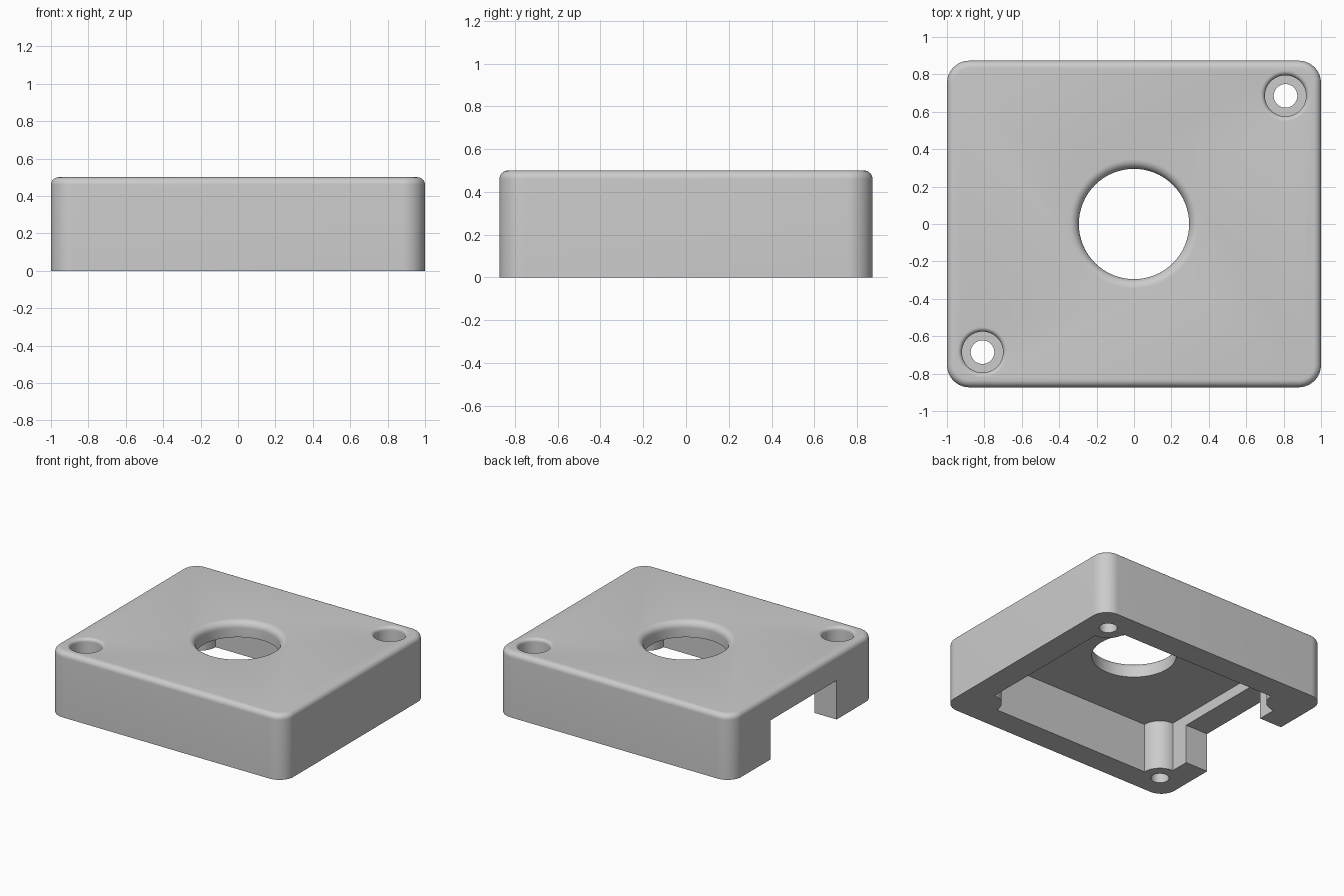
import bpy, bmesh
from math import sin, cos, pi

old = bpy.data.objects.get("Cube")
if old:
    bpy.data.objects.remove(old)

HX, HY, H = 1.0, 0.873, 0.5        # half width, half depth, height
INX, INY, CEIL = 0.81, 0.685, 0.38  # cavity half sizes and ceiling

grey = bpy.data.materials.new("plastic_grey")
grey.use_nodes = True
colour = (0.6, 0.6, 0.6, 1)
grey.diffuse_color = colour
grey.node_tree.nodes["Principled BSDF"].inputs["Base Color"].default_value = colour


def ring(hx, hy, r, z, cx=0, cy=0, n=16):
    """Rounded rectangle outline; a circle when hx = hy = r."""
    pts = []
    for q, (sx, sy) in enumerate([(1, 1), (-1, 1), (-1, -1), (1, -1)]):
        for i in range(n + 1):
            a = (q + i / n) * pi / 2
            pts.append((cx + sx * (hx - r) + r * cos(a),
                        cy + sy * (hy - r) + r * sin(a), z))
    return pts


def loft(name, rings):
    """Skin a stack of outlines, bottom to top, and cap both ends."""
    bm = bmesh.new()
    loops = [[bm.verts.new(p) for p in pts] for pts in rings]
    for lo, hi in zip(loops, loops[1:]):
        for i in range(len(lo)):
            bm.faces.new((lo[i - 1], lo[i], hi[i], hi[i - 1]))
    bm.faces.new(loops[0][::-1])
    bm.faces.new(loops[-1])
    bmesh.ops.remove_doubles(bm, verts=bm.verts, dist=1e-5)
    bmesh.ops.recalc_face_normals(bm, faces=bm.faces)
    mesh = bpy.data.meshes.new(name)
    bm.to_mesh(mesh)
    bm.free()
    ob = bpy.data.objects.new(name, mesh)
    mesh.materials.append(grey)
    bpy.context.collection.objects.link(ob)
    return ob


def lathe(name, profile, cx=0, cy=0):
    return loft(name, [ring(r, r, r, z, cx, cy) for r, z in profile])


def block(name, x0, x1, y0, y1, z0, z1):
    bm = bmesh.new()
    bmesh.ops.create_cube(bm, size=1)
    for v in bm.verts:
        v.co = (x1 if v.co.x > 0 else x0, y1 if v.co.y > 0 else y0,
                z1 if v.co.z > 0 else z0)
    mesh = bpy.data.meshes.new(name)
    bm.to_mesh(mesh)
    bm.free()
    ob = bpy.data.objects.new(name, mesh)
    mesh.materials.append(grey)
    bpy.context.collection.objects.link(ob)
    return ob


def cut(target, cutter):
    cutter.hide_render = True
    bpy.context.view_layer.objects.active = target
    mod = target.modifiers.new("cut", "BOOLEAN")
    mod.operation, mod.solver, mod.object = "DIFFERENCE", "EXACT", cutter
    bpy.ops.object.modifier_apply(modifier=mod.name)
    bpy.data.objects.remove(cutter)


def flare(r, f, steps=8):
    """Profile of a rounded hole mouth that rolls out onto the top."""
    arc = [(r + f - f * cos(i / steps * pi / 2), H - f + f * sin(i / steps * pi / 2))
           for i in range(steps + 1)]
    return arc + [(r + f, H + 0.1)]


# Outer shell with rounded top edge
F, R = 0.04, 0.12
rings = [ring(HX, HY, R, 0)]
for i in range(9):
    a = i / 8 * pi / 2
    d = F * (1 - cos(a))
    rings.append(ring(HX - d, HY - d, R - d, H - F + F * sin(a)))
cover = loft("cover", rings)

# Hollow underside, leaving a round post in each corner
cavity = block("cavity", -INX, INX, -INY, INY, -0.1, CEIL)
for sx in (-1, 1):
    for sy in (-1, 1):
        cut(cavity, lathe("post", [(0.14, -0.2), (0.14, 0.45)], sx * INX, sy * INY))
cut(cover, cavity)

# Cable opening in one side wall
cut(cover, block("cable_opening", -1.2, -0.7, -0.4, 0.4, -0.1, 0.3))

# Large centre hole
cut(cover, lathe("centre_hole", [(0.295, 0.2)] + flare(0.295, 0.05)))

# Counterbored screw holes on one diagonal
for s in (-1, 1):
    cut(cover, lathe("counterbore", [(0.11, 0.25)] + flare(0.11, 0.025), s * INX, s * INY))
    cut(cover, lathe("screw_hole", [(0.063, -0.1), (0.063, 0.4)], s * INX, s * INY))

# Smooth rounded surfaces, crisp edges
bpy.ops.object.select_all(action="DESELECT")
cover.select_set(True)
bpy.context.view_layer.objects.active = cover
bpy.ops.object.shade_smooth_by_angle(angle=pi / 6)
